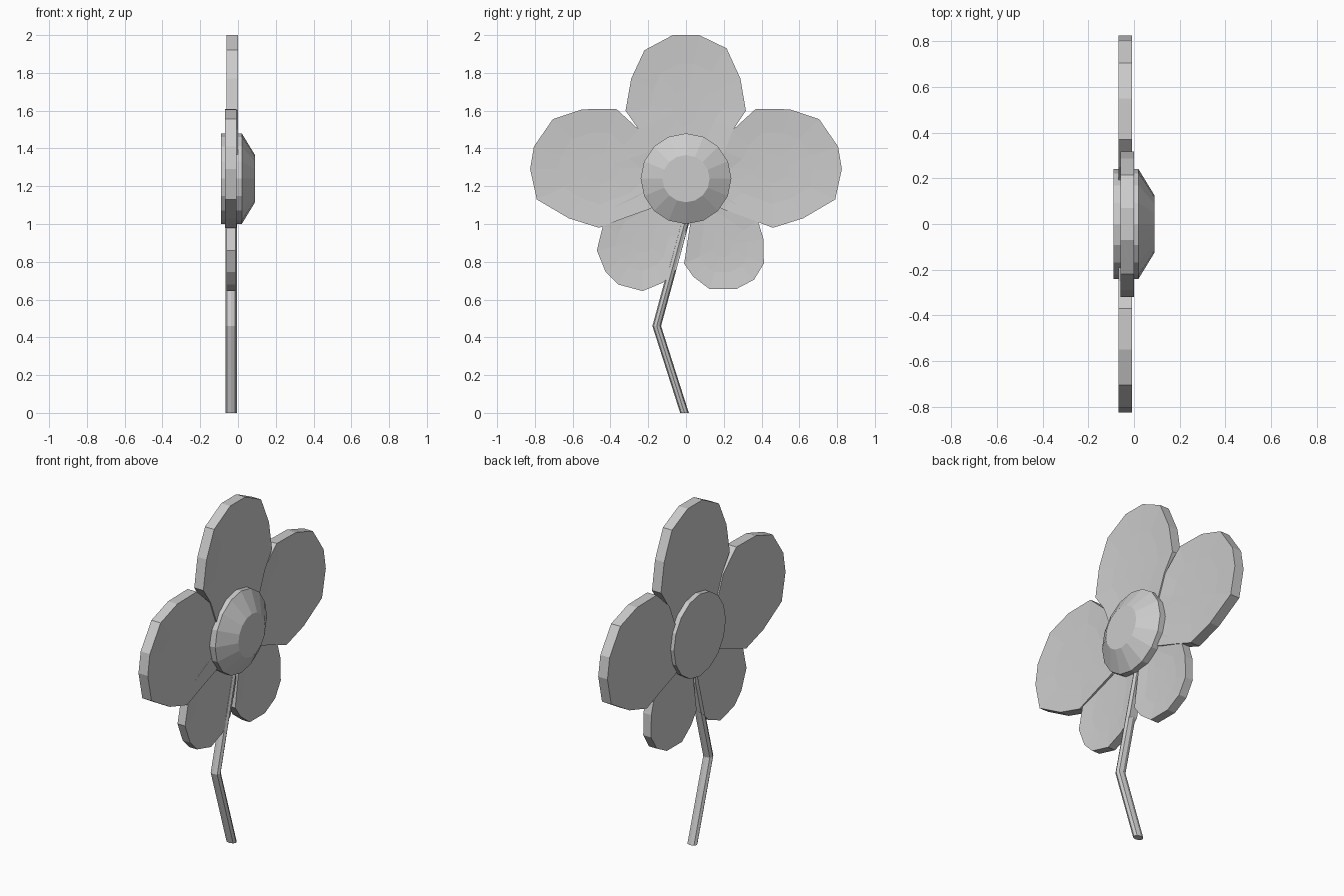
import bpy, bmesh
from math import sin, cos, pi

if "Cube" in bpy.data.objects:
    bpy.data.objects.remove(bpy.data.objects["Cube"])


def finish(name, bm):
    bmesh.ops.recalc_face_normals(bm, faces=bm.faces)
    me = bpy.data.meshes.new(name)
    bm.to_mesh(me)
    bm.free()
    ob = bpy.data.objects.new(name, me)
    bpy.context.collection.objects.link(ob)
    return ob


def loft(name, rings):
    """Join equal-sized rings of points and cap both ends."""
    bm = bmesh.new()
    rows = [[bm.verts.new(p) for p in r] for r in rings]
    n = len(rows[0])
    for a, b in zip(rows, rows[1:]):
        for i in range(n):
            j = (i + 1) % n
            bm.faces.new((a[i], a[j], b[j], b[i]))
    bm.faces.new(rows[0])
    bm.faces.new(rows[-1])
    return finish(name, bm)


def petal(name, outline, back, front, mirror=False):
    """Flat-backed slab with a shallow dished front."""
    s = -1 if mirror else 1
    pts = [(s * y, z) for y, z in outline]
    cy = sum(p[0] for p in pts) / len(pts)
    cz = sum(p[1] for p in pts) / len(pts)

    def ring(x, k):
        return [(x, cy + (y - cy) * k, cz + (z - cz) * k) for y, z in pts]
    loft(name, [ring(back, 1), ring(front, 1),
                ring(front - 0.008, 0.6), ring(front - 0.01, 0.25)])


# Petals, outlines as (y, z)
top = [(-0.07, 2.0), (0.07, 2.0), (0.215, 1.93), (0.288, 1.77), (0.317, 1.6),
       (0.25, 1.5), (0.19, 1.35), (0.06, 1.2), (-0.06, 1.2), (-0.19, 1.35),
       (-0.25, 1.5), (-0.32, 1.6), (-0.29, 1.77), (-0.22, 1.92)]
side = [(0.1, 1.3), (0.2, 1.38), (0.25, 1.5), (0.37, 1.61), (0.55, 1.607),
        (0.705, 1.555), (0.805, 1.41), (0.825, 1.29), (0.79, 1.13),
        (0.62, 1.03), (0.46, 0.98), (0.33, 1.03), (0.19, 1.08), (0.09, 1.18)]
low_left = [(-0.05, 1.2), (-0.2, 1.18), (-0.38, 1.09), (-0.44, 0.99),
            (-0.472, 0.86), (-0.425, 0.745), (-0.36, 0.68), (-0.23, 0.645),
            (-0.12, 0.69), (-0.05, 0.76), (0.0, 0.95), (0.01, 1.15)]
low_right = [(0.05, 1.2), (0.19, 1.16), (0.38, 1.02), (0.41, 0.92),
             (0.412, 0.79), (0.36, 0.705), (0.265, 0.655), (0.125, 0.655),
             (0.04, 0.72), (-0.01, 0.79), (0.01, 0.92), (0.03, 1.05)]
petal("petal_top", top, -0.06, -0.001)
petal("petal_right", side, -0.068, -0.008)
petal("petal_left", side, -0.068, -0.008, mirror=True)
petal("petal_lower_left", low_left, -0.062, -0.013)
petal("petal_lower_right", low_right, -0.062, -0.011)

# Flower centre: drum with a bevelled front
N = 16
loft("flower_centre", [[(x, r * sin(2 * pi * i / N), 1.24 + r * cos(2 * pi * i / N))
                        for i in range(N)]
                       for x, r in ((-0.09, 0.24), (0.02, 0.24), (0.09, 0.125))])

# Bent stem, mitred at the kink
path = [(-0.008, 0), (-0.155, 0.46), (0.0, 1.03)]
loft("stem", [[(-0.036 + 0.03 * cos(2 * pi * i / 8), y + 0.023 * sin(2 * pi * i / 8), z)
               for i in range(8)] for y, z in path])
